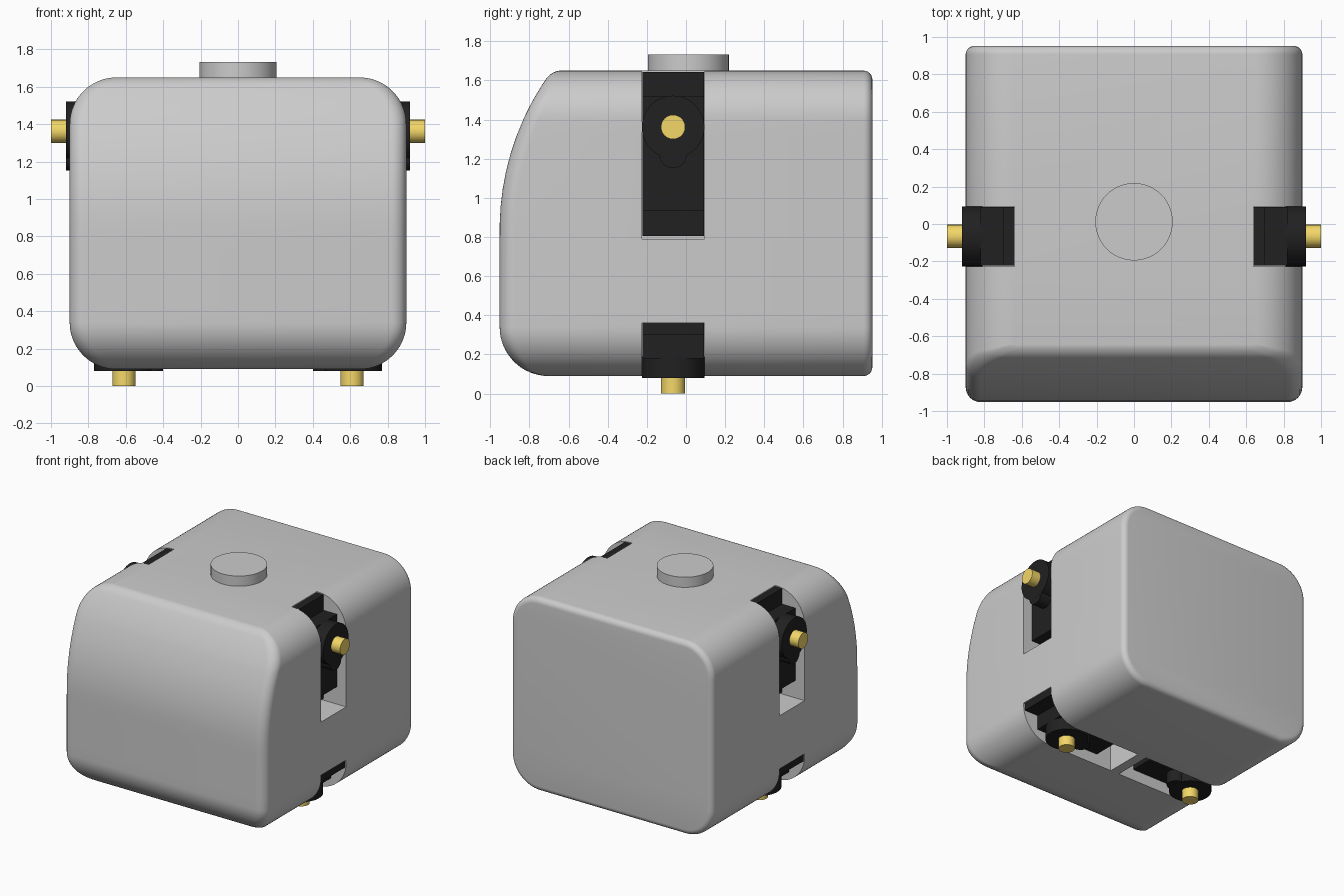
import bpy, bmesh, math
from mathutils import Matrix, Vector

if "Cube" in bpy.data.objects:
    bpy.data.objects.remove(bpy.data.objects["Cube"])

W, ZB, ZT, R = 0.9, 0.09, 1.65, 0.25      # half width, bottom, top, corner radius
YF, YB, RF, RB = -0.952, 0.952, 0.08, 0.045  # front, back, front and back fillets
SLOT_Y = -0.066


def material(name, rgb):
    m = bpy.data.materials.new(name)
    m.diffuse_color = (*rgb, 1)
    m.use_nodes = True
    m.node_tree.nodes["Principled BSDF"].inputs["Base Color"].default_value = m.diffuse_color
    return m


def make(name, bm, mat=None):
    bmesh.ops.recalc_face_normals(bm, faces=bm.faces)
    me = bpy.data.meshes.new(name)
    bm.to_mesh(me)
    bm.free()
    ob = bpy.data.objects.new(name, me)
    bpy.context.collection.objects.link(ob)
    if mat:
        me.materials.append(mat)
    return ob


def activate(ob):
    bpy.ops.object.select_all(action='DESELECT')
    ob.select_set(True)
    bpy.context.view_layer.objects.active = ob


def smooth(ob):
    activate(ob)
    bpy.ops.object.shade_smooth_by_angle(angle=math.radians(32))


def box(bm, lo, hi):
    lo, hi = Vector(lo), Vector(hi)
    m = Matrix.Translation((lo + hi) / 2) @ Matrix.Diagonal((*(hi - lo), 1))
    bmesh.ops.create_cube(bm, size=1, matrix=m)


def cyl(bm, x, y, z0, z1, r):
    bmesh.ops.create_cone(bm, cap_ends=True, segments=48, radius1=r, radius2=r,
                          depth=z1 - z0, matrix=Matrix.Translation((x, y, (z0 + z1) / 2)))


def front_y(z):
    """Side profile of the front: round bottom, straight middle, swept-back top."""
    y = YF
    if z < ZB + R:
        y += R - math.sqrt(max(0, R * R - (ZB + R - z) ** 2))
    if z > 0.84:
        y += 1.36 - math.sqrt(1.36 ** 2 - (z - 0.84) ** 2)
    if z > ZT - 0.04:
        y += 0.04 - math.sqrt(max(0, 0.04 ** 2 - (z - ZT + 0.04) ** 2))
    return y


# Body shell: rows down the right outline as (half width, z, normal x, normal z)
N = 16
rows = []
for i in range(N + 1):
    a = math.pi / 2 * (1 - i / N)
    rows.append((W - R + R * math.cos(a), ZT - R + R * math.sin(a), math.cos(a), math.sin(a)))
for i in range(1, 12):
    rows.append((W, ZT - R + (ZB - ZT + 2 * R) * i / 12, 1, 0))
for i in range(N + 1):
    a = -math.pi / 2 * i / N
    rows.append((W - R + R * math.cos(a), ZB + R + R * math.sin(a), math.cos(a), math.sin(a)))

bm = bmesh.new()
insets = [RF * (1 - math.cos(math.pi / 2 * k / 8)) for k in range(9)]
grid = []
for w, z, nx, nz in rows:
    cols = [(w - d, (RF - math.sqrt(max(0, RF ** 2 - (RF - d) ** 2))) * nx) for d in insets]
    cols += [(-x, p) for x, p in reversed(cols)]
    grid.append([bm.verts.new((x, front_y(z) + p, z)) for x, p in cols])
for r0, r1 in zip(grid, grid[1:]):
    for j in range(len(r0) - 1):
        bm.faces.new((r0[j], r0[j + 1], r1[j + 1], r1[j]))

# Body sides and filleted back
outline = [(w, z, nx, nz) for w, z, nx, nz in rows]
outline += [(-w, z, -nx, nz) for w, z, nx, nz in reversed(rows)]
rings = [[r[0] for r in grid] + [r[-1] for r in reversed(grid)]]
for k in range(7):
    a = math.pi / 2 * k / 6
    d, y = RB * (1 - math.cos(a)), YB - RB + RB * math.sin(a)
    rings.append([bm.verts.new((x - d * nx, y, z - d * nz)) for x, z, nx, nz in outline])
n, h = len(outline), len(rows)
for k, (p, q) in enumerate(zip(rings, rings[1:])):
    for i in range(n):
        j = (i + 1) % n
        if k == 0 and i == h - 1:        # flat underside
            bm.faces.new(grid[-1] + [q[j], q[i]])
        elif k == 0 and i == n - 1:      # flat top
            bm.faces.new(grid[0] + [q[i], q[j]])
        else:
            bm.faces.new((p[i], p[j], q[j], q[i]))
bm.faces.new(rings[-1])
body = make("body_shell", bm)

# Slots for the four motors
bm = bmesh.new()
ya, yb = SLOT_Y - 0.16, SLOT_Y + 0.16
for s in (-1, 1):
    for x0, x1, z0, z1 in ((0.638, 1.2, 0.79, 1.9), (0.04, 1.2, -0.2, 0.361)):
        xs = sorted((s * x0, s * x1))
        box(bm, (xs[0], ya, z0), (xs[1], yb, z1))
cutter = make("slot_cutter", bm)
cutter.hide_render = True
mod = body.modifiers.new("slots", 'BOOLEAN')
mod.operation, mod.solver, mod.object = 'DIFFERENCE', 'EXACT', cutter
activate(body)
bpy.ops.object.modifier_apply(modifier=mod.name)
bpy.data.objects.remove(cutter)
smooth(body)

# Top cap
bm = bmesh.new()
cyl(bm, 0, 0.012, 1.62, 1.732, 0.207)
smooth(make("top_cap", bm))

black = material("black_plastic", (0.015, 0.015, 0.015))
brass = material("brass", (0.9, 0.68, 0.14))


def motor(name, tip, out, along):
    """Motor whose shaft ends at tip, pointing out, its case running along."""
    out, along = Vector(out), Vector(along)
    m = Matrix((along, out.cross(along), out)).transposed().to_4x4()
    m.translation = tip
    bm = bmesh.new()
    box(bm, (-0.155, -0.157, -0.74), (0.43, 0.157, -0.18))    # case
    box(bm, (-0.281, -0.157, -0.36), (0.556, 0.157, -0.30))   # mounting flange
    cyl(bm, 0, 0, -0.19, -0.08, 0.16)                         # gear housing
    cyl(bm, 0.14, 0, -0.19, -0.081, 0.07)
    bm.transform(m)
    smooth(make(name + "_motor", bm, black))
    bm = bmesh.new()
    cyl(bm, 0, 0, -0.1, 0, 0.062)
    bm.transform(m)
    smooth(make(name + "_shaft", bm, brass))


# Shoulder and hip motors on both sides
for s, side in ((1, "right"), (-1, "left")):
    motor(side + "_shoulder", (s, SLOT_Y, 1.362), (s, 0, 0), (0, 0, -1))
    motor(side + "_hip", (s * 0.61, SLOT_Y, 0), (0, 0, -1), (-s, 0, 0))
